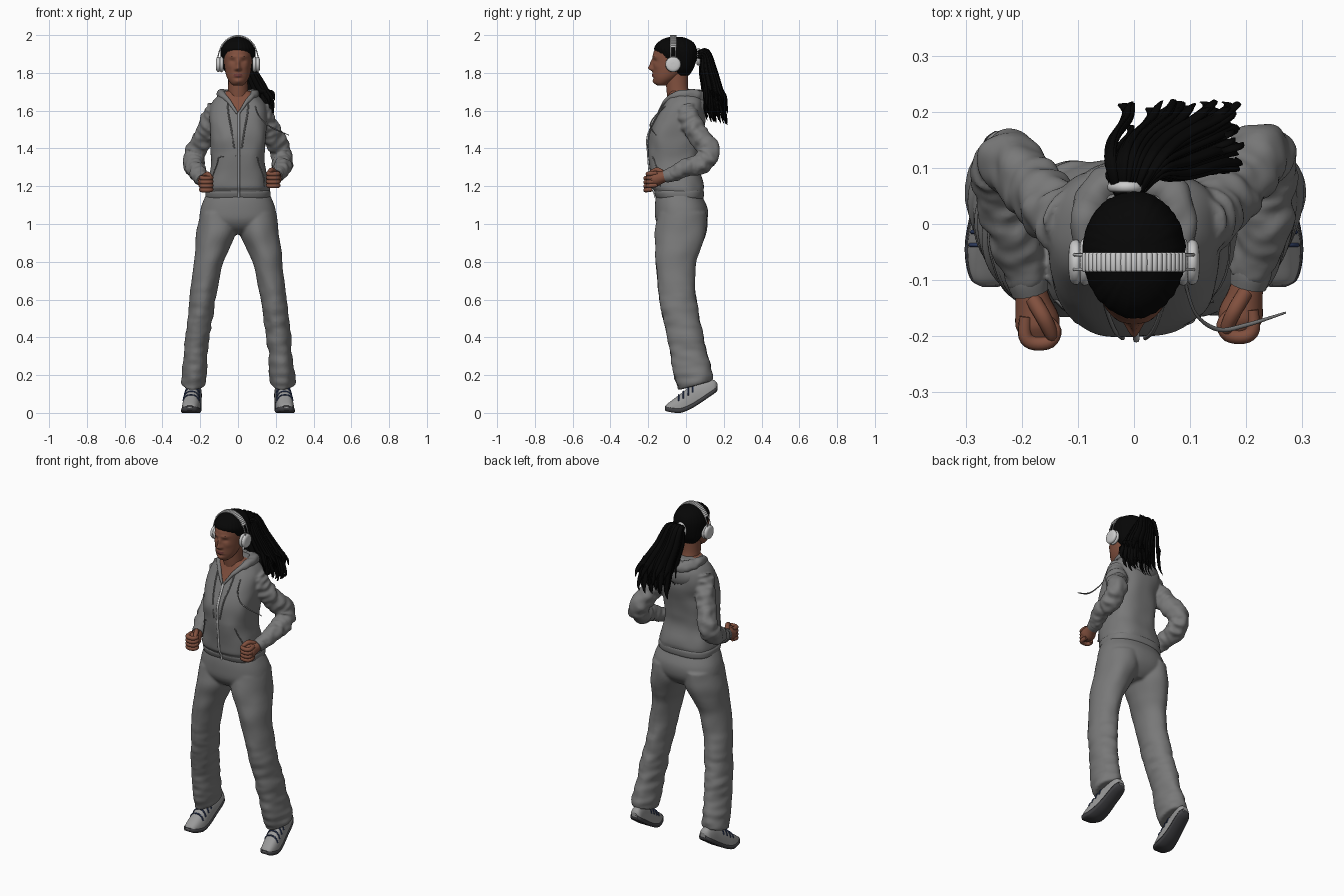
import bpy, bmesh, math, random
from mathutils import Vector, noise

if "Cube" in bpy.data.objects:
    bpy.data.objects.remove(bpy.data.objects["Cube"])

random.seed(4)
SKIN, HAIR, NAVY = (0.22, 0.08, 0.048, 1), (0.002, 0.002, 0.002, 1), (0.03, 0.05, 0.13, 1)
DARK, LIP, PALE = (0.05, 0.05, 0.055, 1), (0.16, 0.045, 0.04, 1), (0.6, 0.6, 0.6, 1)
CLOTH, SHOE = (0.19, 0.19, 0.19, 1), (0.32, 0.32, 0.32, 1)
mats = {}

def mat(col):
    if col not in mats:
        mats[col] = bpy.data.materials.new("colour_%d" % len(mats))
        mats[col].diffuse_color = col
    return mats[col]

def spline(rows, n):
    """Catmull-Rom through rows of numbers, n samples per span."""
    P = [rows[0]] + list(rows) + [rows[-1]]
    out = []
    for i in range(1, len(P) - 2):
        for k in range(n):
            t = k / n
            out.append([.5 * (2*b + (c-a)*t + (2*a-5*b+4*c-d)*t*t + (3*b-a-3*c+d)*t**3)
                        for a, b, c, d in zip(*P[i-1:i+3])])
    return out + [list(rows[-1])]

def skin(name, parts, col=CLOTH, pick=None, col2=None, fuse=0):
    """Bridge lists of rings into one smooth mesh; pick marks faces for col2, fuse is a voxel size."""
    bm = bmesh.new()
    for rings in parts:
        R = [[bm.verts.new(p) for p in r] for r in rings]
        m = len(R[0])
        for a, b in zip(R, R[1:]):
            for i in range(m):
                bm.faces.new((a[i], a[(i+1) % m], b[(i+1) % m], b[i]))
        bm.faces.new(R[0]); bm.faces.new(R[-1])
    bmesh.ops.recalc_face_normals(bm, faces=bm.faces)
    for f in bm.faces:
        f.smooth = len(f.verts) == 4
    me = bpy.data.meshes.new(name)
    bm.to_mesh(me); bm.free()
    ob = bpy.data.objects.new(name, me)
    bpy.context.collection.objects.link(ob)
    if fuse:
        rm = ob.modifiers.new("fuse", 'REMESH')
        rm.mode, rm.voxel_size, rm.use_smooth_shade = 'VOXEL', fuse, True
        sm = ob.modifiers.new("soften", 'SMOOTH')
        sm.factor, sm.iterations = .5, 5
        dg = bpy.context.evaluated_depsgraph_get()
        me = bpy.data.meshes.new_from_object(ob.evaluated_get(dg))
        ob.modifiers.clear()
        ob.data = me
    me.materials.clear()
    me.materials.append(mat(col))
    if col2:
        me.materials.append(mat(col2))
    for f in me.polygons:
        f.material_index = 1 if pick and pick(f.center) else 0
    return ob

def stack(rows, n=6, m=64, s=1, fold=(0, 1, 1), post=None, e=2.0):
    """Horizontal rings from rows (z, cx, y_front, y_back, half_width)."""
    rings = []
    for z, cx, yf, yb, rx in spline(rows, n):
        r = []
        for i in range(m):
            a = 2 * math.pi * i / m
            c, q = math.cos(a), math.sin(a)
            k = 1 + fold[0] * noise.noise((c*fold[1] + 3*s, q*fold[1], z*fold[2]))
            x = math.copysign(abs(c)**(2/e), c) * rx * k
            y = (yf+yb)/2 + math.copysign(abs(q)**(2/e), q) * (yb-yf)/2 * k
            p = Vector((s*(cx + x), y, z))
            r.append(post(p) if post else p)
        rings.append(r)
    return rings

def tube(rows, n=6, m=12, flat=1.0, fold=(0, 1, 1)):
    """Round tube along rows (x, y, z, radius)."""
    S = spline(rows, n)
    pts = [Vector(p[:3]) for p in S]
    rings, t0, u = [], None, None
    for j, p in enumerate(pts):
        t = (pts[min(j+1, len(pts)-1)] - pts[max(j-1, 0)]).normalized()
        u = t.orthogonal().normalized() if u is None else t0.rotation_difference(t) @ u
        v, t0 = t.cross(u), t
        r = []
        for i in range(m):
            a = 2 * math.pi * i / m
            c, q = math.cos(a), math.sin(a)
            k = S[j][3] * (1 + fold[0] * noise.noise((c*fold[1] + p.x, q*fold[1], j*fold[2])))
            r.append(p + u*c*k + v*q*k*flat)
        rings.append(r)
    return rings

def ball(name, loc, scale, col=CLOTH):
    bpy.ops.mesh.primitive_uv_sphere_add(segments=24, ring_count=14, radius=1, location=loc)
    ob = bpy.context.object
    ob.name, ob.scale = name, scale
    bpy.ops.object.shade_smooth()
    ob.data.materials.append(mat(col))

# arms: sleeves are fused with the hoodie; cuffs and fists stay separate
arm = [(.105, 0, 1.61, .06), (.137, .02, 1.55, .059), (.18, .065, 1.47, .056), (.226, .113, 1.38, .056),
       (.234, .07, 1.315, .055), (.216, -.01, 1.277, .047), (.195, -.08, 1.243, .04), (.187, -.105, 1.233, .035)]
sleeves = []
for s, side in ((-1, "right"), (1, "left")):
    dx, dy, dz = (.018, .012, .022) if s > 0 else (0, 0, 0)
    w = lambda p: (s*(p[0]+dx), p[1]+dy, p[2]+dz, p[3])
    rows = [(s*p[0], p[1], p[2], p[3]) for p in arm[:3]]
    rows += [(s*p[0], p[1]+dy, p[2]+dz*.3, p[3]) for p in arm[3:5]] + [w(p) for p in arm[5:]]
    sleeves.append(tube(rows, 10, 40, fold=(.24, 1.1, .36)))
    skin(side + "_cuff", [tube([w(p) for p in ((.195, -.075, 1.242, .036), (.19, -.1, 1.236, .037),
                                               (.185, -.122, 1.23, .033))], 5, 28)])
    parts = [tube([w(p) for p in ((.188, -.1, 1.235, .026), (.18, -.14, 1.226, .032),
                                  (.172, -.175, 1.217, .04), (.168, -.204, 1.213, .03))], 5, 20)]
    for i in range(4):
        z = 1.247 - .021*i
        parts.append(tube([w((x, y, z + (y+.17)*.1, r)) for x, y, r in
                     ((.193, -.165, .011), (.194, -.2, .0125), (.178, -.213, .0125), (.15, -.21, .012),
                      (.14, -.19, .011), (.152, -.172, .009))], 4, 10))
    parts.append(tube([w(p) for p in ((.18, -.135, 1.25, .014), (.162, -.165, 1.264, .014),
                                      (.148, -.195, 1.252, .012), (.147, -.208, 1.243, .007))], 4, 10))
    skin(side + "_hand", parts, SKIN)

# hoodie with a skin V at the neck, and its hem band
E = 2.6
body = [(1.15, 0, -.16, .092, .168), (1.18, 0, -.168, .092, .168), (1.20, 0, -.182, .092, .166),
        (1.30, 0, -.192, .072, .145), (1.38, 0, -.198, .075, .143), (1.46, 0, -.2, .087, .147),
        (1.55, 0, -.163, .1, .152), (1.62, 0, -.125, .1, .148), (1.665, 0, -.102, .09, .12),
        (1.705, 0, -.085, .055, .07)]
skin("hoodie", [stack(body, 8, 96, fold=(.05, 1.6, 11), e=E)] + sleeves, CLOTH,
     lambda c: c.y < 0 and c.z > 1.59 and abs(c.x) < min(.066, (c.z - 1.59) * .75), SKIN, .006)
skin("hoodie_hem", [stack([(1.134, 0, -.15, .085, .162), (1.14, 0, -.158, .093, .17), (1.168, 0, -.168, .095, .172),
                           (1.178, 0, -.162, .09, .166)], 3, 64, e=E)])
dense = spline(body, 20)

def front(x, z, r, lift=.001):
    """Point on the hoodie front."""
    _, _, yf, yb, rx = min(dense, key=lambda d: abs(d[0] - z))
    f = max(0, 1 - abs(x/rx)**E) ** (1/E)
    return (x, (yf+yb)/2 - (yb-yf)/2*f - lift, z, r)

# zip, pocket seams, drawstrings, loose cord
skin("zip", [tube([front(.004, z/100, .006, .003) for z in range(114, 160, 3)], 4, 8)], PALE)
skin("pocket_seams", [tube([front(s*x, z, .003) for x, z in
     ((.01, 1.36), (.095, 1.355), (.11, 1.32), (.135, 1.25), (.14, 1.2))], 6, 6) for s in (1, -1)])
skin("drawstrings", [tube([front(s*x, z, .004, .004) for x, z in
     ((.055, 1.64), (.05, 1.58), (.035, 1.5), (.02, 1.4))], 6, 8) for s in (1, -1)])
skin("loose_cord", [tube([(.09, -.1, 1.63, .003), (.11, -.16, 1.575, .003), (.15, -.188, 1.53, .004),
     (.2, -.18, 1.5, .004), (.27, -.158, 1.47, .002)], 8, 8)])

# hood collar and folded hood
half = [front(.004, 1.585, .006), front(.045, 1.645, .011), (.08, -.055, 1.68, .02),
        (.082, .02, 1.685, .03), (.05, .065, 1.672, .036)]
skin("hood_collar", [tube(half + [(0, .078, 1.662, .04)] + [(-p[0],) + p[1:] for p in half[::-1]],
                          8, 20, fold=(.2, 1, .3))])
ball("hood_bag", (0, .068, 1.62), (.1, .048, .068))

# trousers, fused from seat and two legs
leg = [(1.06, .1, -.15, .11, .1), (.96, .112, -.163, .108, .106), (.865, .138, -.163, .078, .089),
       (.785, .158, -.16, .05, .078), (.65, .181, -.146, .05, .071), (.545, .196, -.13, .065, .067),
       (.4, .215, -.1, .095, .065), (.3, .225, -.08, .113, .063), (.2, .233, -.056, .138, .066),
       (.165, .235, -.042, .14, .068), (.145, .236, -.035, .138, .061)]

def hem(p):
    p.z += max(0, min(1, (.4 - p.z) / .2)) * (p.y - .05) * .28
    # knee and ankle creases
    k = max(0, min(1, (.75 - p.z) / .3)) * .008
    p.x += k * noise.noise((p.x*9, p.y*9, p.z*28))
    p.y += k * noise.noise((p.x*9 + 7, p.y*9, p.z*28))
    return p

seat = stack([(1.17, 0, -.145, .08, .16), (1.14, 0, -.16, .09, .176), (1.08, 0, -.165, .115, .198),
              (1.02, 0, -.16, .112, .2), (.975, 0, -.13, .085, .15), (.945, 0, -.08, .05, .05)], 6, 64, e=2.3)
skin("trousers", [seat] + [stack(leg, 9, 48, s, (.06, 1.2, 10), hem) for s in (-1, 1)], fuse=.007)

# shoes: sections along y (y, half width, sole bottom, top)
secs = spline([(-.112, .014, .014, .03), (-.1, .034, .008, .047), (-.07, .046, .002, .07), (-.03, .051, 0, .1),
               (.02, .047, .018, .14), (.07, .042, .048, .165), (.12, .04, .082, .178),
               (.152, .034, .104, .172), (.166, .018, .118, .155)], 6)
for s, side in ((-1, "right"), (1, "left")):
    cx = lambda y: s * (.242 - .1 * (y - .03))
    def arc(y, wd, lo, hi, a0, a1, m, g=0):
        out = []
        for i in range(m):
            a = a0 + (a1-a0) * i / (m-1)
            c, q = math.cos(a), math.sin(a)
            out.append(Vector((cx(y) + (wd+g)*math.copysign(abs(c)**.75, c), y, lo + (hi-lo+g)*max(q, 0)**.85)))
        return out
    skin(side + "_shoe_upper", [[arc(y, wd*.95, lo + .012, hi, 0, math.pi, 24) for y, wd, lo, hi in secs]], SHOE)
    skin(side + "_shoe_sole", [[[Vector((cx(y) + k*wd, y, lo + h)) for k, h in
         ((-.9, 0), (.9, 0), (1.04, .008), (1.0, .024), (-1.0, .024), (-1.04, .008))] for y, wd, lo, hi in secs]], DARK)
    laces = []
    for j in (17, 20, 23, 26):
        y, wd, lo, hi = secs[j]
        laces.append(tube([tuple(p) + (.004,) for p in arc(y, wd*.95, lo + .012, hi, .6, math.pi-.6, 9, .001)], 2, 6))
    skin(side + "_shoe_laces", laces, NAVY)

# head with modelled face
def face(p):
    if p.y < -.08:
        g = lambda x0, z0, sx, sz: math.exp(-((abs(p.x)-x0)/sx)**2 - ((p.z-z0)/sz)**2)
        p.y -= .024*g(0, 1.825, .012, .014) + .014*g(0, 1.85, .009, .02) + .007*g(.012, 1.82, .008, .008)
        p.y -= .008*g(0, 1.787, .02, .011) + .007*g(0, 1.755, .018, .012) + .005*g(.028, 1.886, .022, .008)
        p.y += .007*g(.03, 1.863, .015, .01) + .003*g(0, 1.772, .02, .005) + .003*g(0, 1.788, .022, .002)
        p.y -= .004*g(.045, 1.835, .016, .016)
    return p
skin("head", [stack([(1.732, 0, -.15, -.11, .022), (1.745, 0, -.165, -.085, .039), (1.77, 0, -.172, -.045, .056),
     (1.80, 0, -.174, -.01, .066), (1.84, 0, -.175, .02, .072), (1.88, 0, -.176, .035, .075),
     (1.92, 0, -.168, .038, .073), (1.95, 0, -.14, .02, .055), (1.975, 0, -.1, -.02, .025)], 10, 112, post=face)], SKIN,
     lambda c: c.y < -.16 and (c.x/.023)**2 + ((c.z-1.787)/.009)**2 < 1, LIP)
skin("neck", [stack([(1.60, 0, -.09, .03, .06), (1.68, 0, -.1, .02, .055), (1.73, 0, -.105, .01, .052),
                     (1.80, 0, -.11, .01, .052)], 5, 40)], SKIN)
for s in (-1, 1):
    ball("eye", (s*.03, -.148, 1.863), (.012, .01, .0055), DARK)
skin("eyebrows", [tube([(s*.014, -.173, 1.881, .002), (s*.03, -.168, 1.888, .003), (s*.046, -.152, 1.884, .0015)],
                       5, 8) for s in (1, -1)], HAIR)

# swept-back hair, hair tie and ponytail strands
skin("hair_cap", [stack([(1.785, 0, -.05, .015, .05), (1.82, 0, -.088, .038, .076), (1.86, 0, -.124, .052, .087),
     (1.90, 0, -.154, .058, .092), (1.93, 0, -.168, .055, .089), (1.96, 0, -.15, .04, .073),
     (1.98, 0, -.12, .01, .048), (1.991, 0, -.085, -.025, .014)], 6, 128, fold=(.03, 9, 5))], HAIR)
skin("hair_tie", [tube([(-.012 + .026*math.cos(a), .066, 1.885 + .036*math.sin(a), .01)
                        for a in [i*math.pi/8 for i in range(17)]], 3, 10)], PALE)
strands = []
for i in range(110):
    a, b, c = (random.uniform(-1, 1) for _ in range(3))
    x, y, z = .085 + .1*a, .15 + .065*b, 1.60 + .065*c - .012*b
    strands.append(tube([(-.012 + .018*a, .05, 1.885 + .02*b, .008), (.0 + .045*a, .1 + .015*b, 1.897 + .022*b, .013),
        (.025 + .065*a, .118 + .04*b, 1.81, .016), (.065 + .085*a, .14 + .05*b, 1.71, .016),
        (x, y, z + .04, .011), (x + .014*c, y + .008, z, .002)], 4, 6, .4))
skin("ponytail", strands, HAIR)

# headphones
for s in (-1, 1):
    skin("ear_cup", [tube([(s*x, -.068, 1.845, r) for x, r in
         ((.078, .036), (.084, .041), (.092, .041), (.096, .035), (.1, .04), (.109, .039), (.115, .03), (.117, .012))],
         3, 32)], PALE)
for dy in (-.013, .013):
    skin("headband_wire", [tube([(.107*math.cos(a), -.068 + dy, 1.865 + .13*math.sin(a), .003)
                                 for a in [i*math.pi/16 for i in range(17)]], 4, 8)], PALE)
pads = []
for i in range(23):
    a = math.radians(35 + 5*i)
    pads.append(tube([(.106*math.cos(a), -.068 + y, 1.865 + .13*math.sin(a), r) for y, r in
                      ((-.017, .003), (-.014, .0058), (.014, .0058), (.017, .003))], 2, 8))
skin("headband_pads", pads, PALE)

for m in bpy.data.materials:
    if m.users and not m.is_grease_pencil:
        m.use_nodes = True
        m.node_tree.nodes["Principled BSDF"].inputs["Base Color"].default_value = m.diffuse_color
